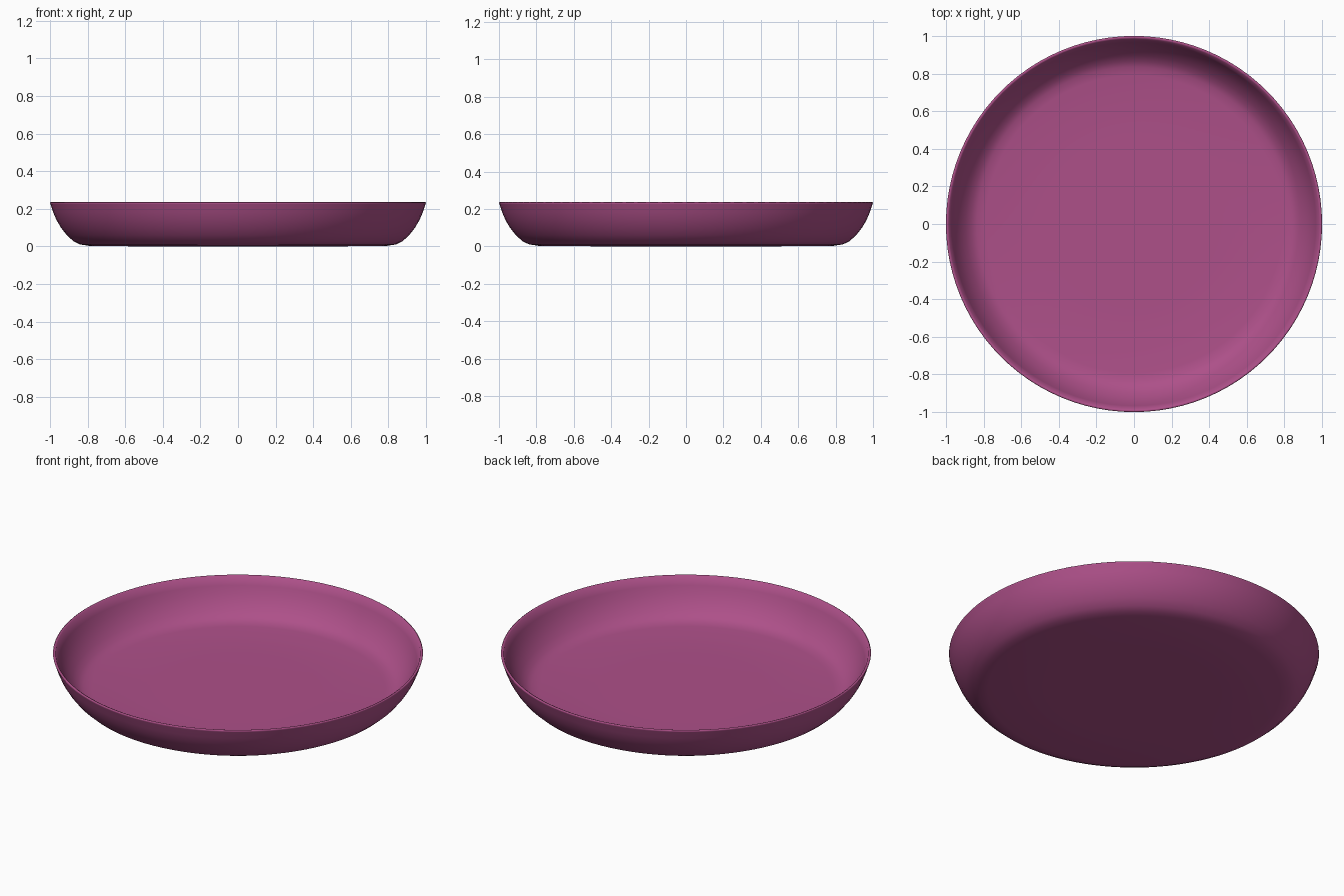
import bpy, bmesh, math

if "Cube" in bpy.data.objects:
    bpy.data.objects.remove(bpy.data.objects["Cube"])

SEGMENTS = 96

# Half cross-section (radius, height): underside, outer wall, rim, inner wall, floor
profile = [
    (0.0, 0.0), (0.45, 0.0), (0.79, 0.003), (0.84, 0.011), (0.875, 0.028),
    (0.91, 0.06), (0.94, 0.098), (0.965, 0.14), (0.983, 0.182), (0.997, 0.225),
    (1.0, 0.233), (0.994, 0.237), (0.985, 0.233),
    (0.967, 0.186), (0.948, 0.145), (0.924, 0.105), (0.895, 0.07),
    (0.865, 0.043), (0.835, 0.029), (0.79, 0.023), (0.45, 0.022), (0.0, 0.022),
]

# Spin the cross-section into a shallow dish
bm = bmesh.new()
verts = [bm.verts.new((r, 0, z)) for r, z in profile]
edges = [bm.edges.new(pair) for pair in zip(verts, verts[1:])]
bmesh.ops.spin(bm, geom=verts + edges, cent=(0, 0, 0), axis=(0, 0, 1),
               angle=math.tau, steps=SEGMENTS, use_merge=True)
bmesh.ops.remove_doubles(bm, verts=bm.verts, dist=0.0005)
bmesh.ops.recalc_face_normals(bm, faces=bm.faces)
for face in bm.faces:
    face.smooth = True
mesh = bpy.data.meshes.new("plate")
bm.to_mesh(mesh)
bm.free()

plate = bpy.data.objects.new("plate", mesh)
bpy.context.collection.objects.link(plate)

# Magenta glaze
glaze = bpy.data.materials.new("magenta_glaze")
glaze.diffuse_color = (0.42, 0.08, 0.25, 1)
glaze.use_nodes = True
glaze.node_tree.nodes["Principled BSDF"].inputs["Base Color"].default_value = glaze.diffuse_color
mesh.materials.append(glaze)
